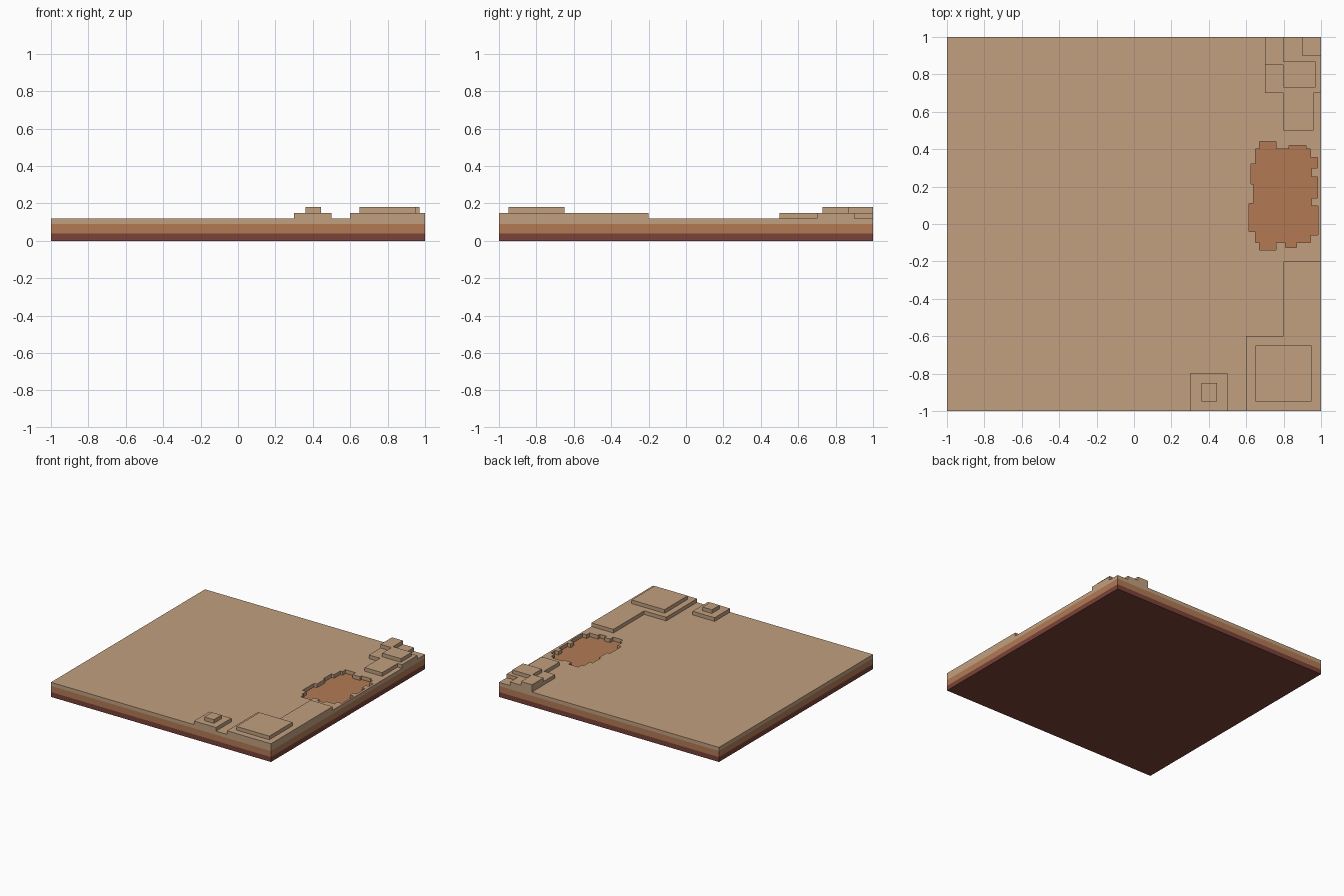
import bpy
import bmesh

cube = bpy.data.objects.get("Cube")
if cube:
    bpy.data.objects.remove(cube, do_unlink=True)


def material(name, rgb):
    """Flat material from 0-255 sRGB values."""
    lin = [((c / 255 + 0.055) / 1.055) ** 2.4 for c in rgb] + [1.0]
    mat = bpy.data.materials.new(name)
    mat.use_nodes = True
    mat.diffuse_color = lin
    bsdf = mat.node_tree.nodes["Principled BSDF"]
    bsdf.inputs["Base Color"].default_value = lin
    bsdf.inputs["Roughness"].default_value = 0.9
    return mat


def outline(steps):
    """Right-angled loop: from each point move in x, then in y, to the next."""
    pts = []
    for (x, y), (next_x, _) in zip(steps, steps[1:] + steps[:1]):
        pts += [(x, y), (next_x, y)]
    return pts


def prism(name, steps, z0, z1, mat, hole=None):
    """Upright right-angled block, optionally with a hole through it."""
    bm = bmesh.new()
    caps = {z0: [], z1: []}
    for loop in [outline(s) for s in (steps, hole) if s]:
        low, high = ([bm.verts.new((x, y, z)) for x, y in loop] for z in (z0, z1))
        for i in range(len(loop)):
            j = (i + 1) % len(loop)
            bm.faces.new((low[i], low[j], high[j], high[i]))
            caps[z0].append(bm.edges.get((low[i], low[j])))
            caps[z1].append(bm.edges.get((high[i], high[j])))
    for edges in caps.values():
        bmesh.ops.triangle_fill(bm, edges=edges, use_beauty=True)
    bmesh.ops.recalc_face_normals(bm, faces=bm.faces)
    mesh = bpy.data.meshes.new(name)
    bm.to_mesh(mesh)
    bm.free()
    mesh.materials.append(mat)
    obj = bpy.data.objects.new(name, mesh)
    bpy.context.collection.objects.link(obj)
    return obj


sand = material("sand_tan", (194, 160, 128))
clay = material("clay_orange_brown", (178, 122, 84))
rock = material("rock_red_brown", (122, 66, 56))

# Heights of the strata and terraces
ROCK, CLAY, SAND, LEDGE, TOP = 0.04, 0.09, 0.12, 0.15, 0.18
square = [(-1, -1), (1, 1)]

# Ragged pit that exposes the clay
pit = [(.615, -.04), (.65, -.10), (.67, -.14), (.76, -.10), (.81, -.125),
       (.87, -.10), (.945, -.06), (.985, .095), (.95, .14), (.98, .25),
       (.95, .30), (.98, .355), (.945, .40), (.92, .42), (.83, .40),
       (.76, .44), (.67, .40), (.65, .32), (.625, .215), (.64, .11)]

# Ground layers
prism("rock_layer", square, 0, ROCK, rock)
prism("clay_layer", square, ROCK, CLAY, clay)
prism("sand_layer", square, CLAY, SAND, sand, hole=pit)

# Front corner terrace
prism("front_corner_ledge", [(.6, -1), (1, -.2), (.8, -.6)], SAND, LEDGE, sand)
prism("front_corner_slab", [(.65, -.95), (.95, -.65)], LEDGE, TOP, sand)

# Small stepped mound on the front edge
prism("mound_base", [(.3, -1), (.5, -.8)], SAND, LEDGE, sand)
prism("mound_top", [(.36, -.95), (.445, -.85)], LEDGE, TOP, sand)

# Back corner terrace
prism("back_corner_ledge", [(.7, .7), (.8, .5), (.96, .7), (1, .9), (.9, 1)],
      SAND, LEDGE, sand)
prism("back_corner_slab", [(.8, .73), (.97, .87)], LEDGE, TOP, sand)
prism("back_edge_block", [(.7, .85), (.8, 1)], LEDGE, TOP, sand)
